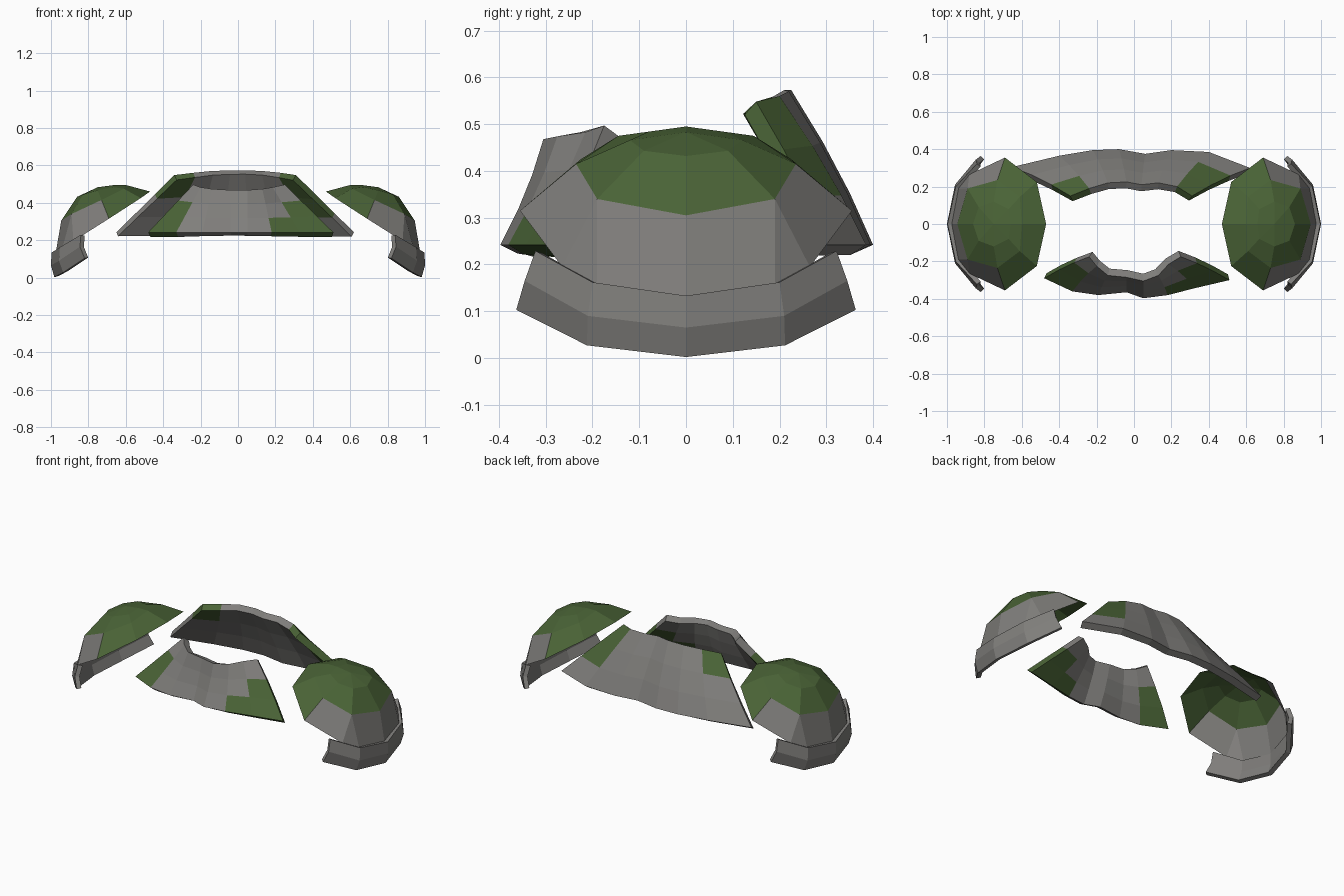
import bpy
import bmesh
from mathutils import Vector

cube = bpy.data.objects.get("Cube")
if cube:
    bpy.data.objects.remove(cube, do_unlink=True)


def make_material(name, colour):
    material = bpy.data.materials.new(name)
    material.use_nodes = True
    material.diffuse_color = colour
    shader = material.node_tree.nodes["Principled BSDF"]
    shader.inputs["Base Color"].default_value = colour
    shader.inputs["Roughness"].default_value = 0.9
    return material


GREY, GREEN = 0, 1
materials = [
    make_material("plate grey", (0.215, 0.21, 0.2, 1)),
    make_material("camouflage green", (0.068, 0.125, 0.037, 1)),
]


def make_sheet(name, rows, colour_rule, thickness=0.0):
    """Skin rows of points (top to bottom), colouring each panel by row and column."""
    bm = bmesh.new()
    grid = [[bm.verts.new(point) for point in row] for row in rows]
    for r in range(len(grid) - 1):
        upper, lower = grid[r], grid[r + 1]
        for c in range(len(upper) - 1):
            face = bm.faces.new((upper[c], lower[c], lower[c + 1], upper[c + 1]))
            face.material_index = colour_rule(r, c)
    bmesh.ops.remove_doubles(bm, verts=bm.verts[:], dist=0.0005)
    mesh = bpy.data.meshes.new(name)
    bm.to_mesh(mesh)
    bm.free()
    for material in materials:
        mesh.materials.append(material)
    obj = bpy.data.objects.new(name, mesh)
    bpy.context.collection.objects.link(obj)
    if thickness:
        solid = obj.modifiers.new("Thickness", "SOLIDIFY")
        solid.thickness = thickness
        solid.offset = -1
        solid.use_even_offset = True
    return obj


def side_row(half, side):
    """Mirror half a row across the y axis and place it on one side of the body."""
    near = [(x, -y, z) for x, y, z in half]
    row = [(side * x, y, z) for x, y, z in near + half[-2::-1]]
    return row if side > 0 else row[::-1]


def plate_rows(top, hem, bulge):
    """Interpolate three bands between the neckline and the hem, bowed outward."""
    rows = []
    for step in range(4):
        t = step / 3
        bow = Vector((0, bulge * 4 * t * (1 - t), 0))
        rows.append([Vector(a).lerp(Vector(b), t) + bow for a, b in zip(top, hem)])
    return rows


# Shoulder dome rings, each listed from the neck side to the arm side;
# the fourth point is doubled where the rim has an extra corner
apex = [(0.75, 0, 0.483)] * 6
crown_corner = (0.83, 0.09, 0.443)
crown = [(0.66, 0, 0.495), (0.67, 0.08, 0.484), (0.75, 0.12, 0.466),
         crown_corner, crown_corner, (0.86, 0, 0.432)]
belt_corner = (0.89, 0.19, 0.34)
belt = [(0.6, 0, 0.495), (0.61, 0.145, 0.475), (0.73, 0.235, 0.415),
        belt_corner, belt_corner, (0.945, 0, 0.305)]
rim = [(0.47, 0, 0.46), (0.52, 0.225, 0.425), (0.69, 0.355, 0.315),
       (0.88, 0.265, 0.195), (0.94, 0.19, 0.153), (0.975, 0, 0.128)]

# Upper arm band, each edge listed from its end to its middle
band_top = [(0.84, 0.322, 0.229), (0.953, 0.2, 0.162), (0.997, 0, 0.133)]
band_middle = [(0.845, 0.345, 0.165), (0.957, 0.21, 0.09), (1.0, 0, 0.065)]
band_bottom = [(0.82, 0.363, 0.103), (0.935, 0.212, 0.027), (0.982, 0, 0.002)]


def dome_colour(row, column):
    return GREY if row == 2 and 2 <= column <= 7 else GREEN


for label, side in (("left", 1), ("right", -1)):
    make_sheet(label + "_shoulder_dome",
               [side_row(ring, side) for ring in (apex, crown, belt, rim)],
               dome_colour)
    make_sheet(label + "_arm_band",
               [side_row(edge, side) for edge in (band_top, band_middle, band_bottom)],
               lambda row, column: GREY, 0.026)

# Chest plate: neckline and hem from the right end to the left end
chest_top = [(-0.24, -0.175, 0.497), (-0.2, -0.225, 0.483), (-0.14, -0.275, 0.474),
             (-0.04, -0.285, 0.468), (0.05, -0.305, 0.468), (0.13, -0.275, 0.474),
             (0.185, -0.215, 0.483), (0.25, -0.175, 0.497)]
chest_hem = [(x, y, 0.242) for x, y in (
    (-0.48, -0.29), (-0.33, -0.36), (-0.19, -0.38), (-0.04, -0.365),
    (0.05, -0.397), (0.18, -0.38), (0.33, -0.342), (0.51, -0.3))]


def chest_colour(row, column):
    outer = column in (0, 6) and row > 0
    step = column == 5 and row == 2
    return GREEN if outer or step else GREY


make_sheet("chest_plate", plate_rows(chest_top, chest_hem, 0.008),
           chest_colour, 0.04)

# Back plate: neckline and hem from the left end to the right end
back_top = [(0.31, 0.15, 0.548), (0.23, 0.2, 0.56), (0.13, 0.22, 0.57),
            (0.04, 0.21, 0.573), (-0.04, 0.225, 0.573), (-0.14, 0.22, 0.57),
            (-0.24, 0.19, 0.56), (-0.34, 0.15, 0.548)]
back_hem = [(x, y, 0.242) for x, y in (
    (0.62, 0.3), (0.4, 0.385), (0.2, 0.395), (0.06, 0.375),
    (-0.08, 0.4), (-0.22, 0.395), (-0.4, 0.365), (-0.65, 0.305))]


def back_colour(row, column):
    left_patch = column == 0 and row < 2
    right_patch = column == 6 and row == 0
    return GREEN if left_patch or right_patch else GREY


make_sheet("back_plate", plate_rows(back_top, back_hem, 0.01),
           back_colour, 0.04)
